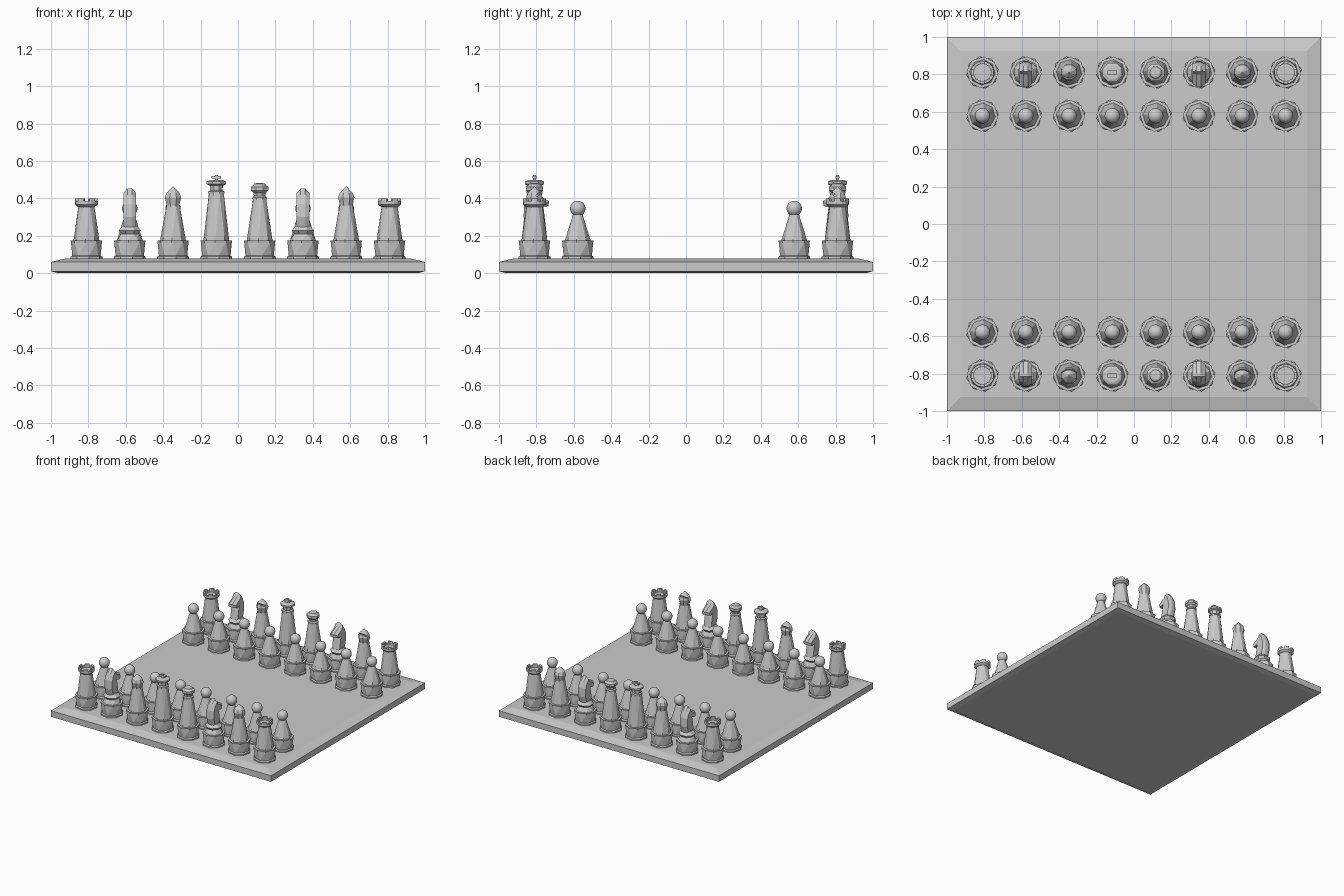
import bpy, bmesh, math
from mathutils import Matrix, Vector

cube = bpy.data.objects.get("Cube")
if cube:
    bpy.data.objects.remove(cube)

STONE = (0.6, 0.6, 0.6, 1)
stone = bpy.data.materials.new("grey_stone")
stone.use_nodes = True
stone.diffuse_color = STONE
stone.node_tree.nodes["Principled BSDF"].inputs["Base Color"].default_value = STONE

SQUARE = 0.2315
TOP = 0.078


def tower(bm, rings, sides=8):
    """Closed stack of polygon rings given as (radius, height, twist in degrees)."""
    loops = []
    for r, z, twist in rings:
        loop = []
        for i in range(sides):
            a = math.tau * i / sides + math.radians(twist)
            loop.append(bm.verts.new((r * math.cos(a), r * math.sin(a), z)))
        loops.append(loop)
    for k in range(len(loops) - 1):
        low, high = loops[k], loops[k + 1]
        twisted = rings[k][2] != rings[k + 1][2]
        for i in range(sides):
            j = (i + 1) % sides
            if twisted:
                bm.faces.new((low[i], low[j], high[i]))
                bm.faces.new((low[j], high[j], high[i]))
            else:
                bm.faces.new((low[i], low[j], high[j], high[i]))
    bm.faces.new(loops[0][::-1])
    bm.faces.new(loops[-1])


def box(bm, size, centre):
    m = Matrix.Translation(centre) @ Matrix.Diagonal((*size, 1))
    bmesh.ops.create_cube(bm, size=1, matrix=m)


def foot_and_body(bm, top_r, top_z):
    # twisted foot, then a tapering twisted shaft
    tower(bm, [(0.086, TOP - 0.002, 10), (0.086, 0.088, 10), (0.077, 0.094, 10),
               (0.083, 0.165, 40), (0.085, 0.176, 40), (0.069, 0.176, 40),
               (top_r, top_z, 70)])


def finish(bm, name):
    bmesh.ops.recalc_face_normals(bm, faces=bm.faces)
    me = bpy.data.meshes.new(name)
    bm.to_mesh(me)
    bm.free()
    me.materials.append(stone)
    return me


def pawn():
    bm = bmesh.new()
    foot_and_body(bm, 0.026, 0.318)
    ball = bmesh.ops.create_uvsphere(bm, u_segments=24, v_segments=14, radius=0.041,
                                     matrix=Matrix.Translation((0, 0, 0.346)))
    for f in {f for v in ball["verts"] for f in v.link_faces}:
        f.smooth = True
    return finish(bm, "pawn")


def rook():
    bm = bmesh.new()
    foot_and_body(bm, 0.046, 0.355)
    # hollow crown with battlements
    tower(bm, [(0.046, 0.355, 0), (0.062, 0.368, 0), (0.062, 0.385, 0),
               (0.046, 0.385, 0), (0.046, 0.372, 0)], 16)
    for i in range(6):
        m = Matrix.Rotation(math.tau * i / 6, 4, "Z") @ Matrix.Translation((0.053, 0, 0.391))
        bmesh.ops.create_cube(bm, size=1, matrix=m @ Matrix.Diagonal((0.014, 0.034, 0.016, 1)))
    return finish(bm, "rook")


def knight():
    bm = bmesh.new()
    foot_and_body(bm, 0.052, 0.21)
    tower(bm, [(0.052, 0.21, 22.5), (0.065, 0.228, 22.5), (0.042, 0.252, 22.5)])
    # horse head outline, forward is +y, with a ridge down the middle
    outline = [(-0.04, 0.235), (-0.058, 0.30), (-0.055, 0.37), (-0.035, 0.42),
               (-0.005, 0.452), (0.01, 0.425), (0.045, 0.405), (0.078, 0.385),
               (0.075, 0.36), (0.05, 0.355), (0.02, 0.365), (0.03, 0.32), (0.045, 0.235)]
    mid = Vector((-0.005, 0.335))
    layers = []
    for x, s in ((-0.034, 0.8), (-0.012, 1), (0.012, 1), (0.034, 0.8)):
        pts = [mid + (Vector(p) - mid) * s for p in outline]
        layers.append([bm.verts.new((x, p.x, p.y)) for p in pts])
    n = len(outline)
    for a, b in zip(layers, layers[1:]):
        for i in range(n):
            bm.faces.new((a[i], a[(i + 1) % n], b[(i + 1) % n], b[i]))
    bm.faces.new(layers[0])
    bm.faces.new(layers[-1])
    # ears
    for x in (-0.018, 0.018):
        bmesh.ops.create_cone(bm, segments=4, radius1=0.014, radius2=0, depth=0.05, cap_ends=True,
                              matrix=Matrix.Translation((x, -0.01, 0.425)))
    return finish(bm, "knight")


def bishop():
    # pointed hat with a slanted slot
    bm = bmesh.new()
    tower(bm, [(0.036, 0.36, 22.5), (0.047, 0.405, 22.5), (0.038, 0.428, 22.5), (0.003, 0.463, 22.5)])
    hat = bpy.data.objects.new("hat", finish(bm, "hat"))
    bm = bmesh.new()
    box(bm, (0.2, 0.07, 0.009), (0, 0, 0))
    bmesh.ops.transform(bm, verts=bm.verts, matrix=Matrix.Translation((0, 0.037, 0.435))
                        @ Matrix.Rotation(math.radians(40), 4, "X"))
    cutter = bpy.data.objects.new("slot_cutter", finish(bm, "slot_cutter"))
    cutter.hide_render = True
    for o in (hat, cutter):
        bpy.context.collection.objects.link(o)
    cut = hat.modifiers.new("slot", "BOOLEAN")
    cut.operation, cut.object = "DIFFERENCE", cutter
    graph = bpy.context.evaluated_depsgraph_get()
    cut_hat = bpy.data.meshes.new_from_object(hat.evaluated_get(graph))
    for o in (hat, cutter):
        bpy.data.objects.remove(o)
    bm = bmesh.new()
    foot_and_body(bm, 0.038, 0.362)
    bm.from_mesh(cut_hat)
    return finish(bm, "bishop")


def queen():
    bm = bmesh.new()
    foot_and_body(bm, 0.036, 0.405)
    tower(bm, [(0.042, 0.395, 22.5), (0.042, 0.405, 22.5), (0.033, 0.412, 22.5), (0.036, 0.43, 22.5),
               (0.05, 0.442, 22.5), (0.05, 0.462, 22.5), (0.036, 0.47, 22.5)])
    tower(bm, [(0.036, 0.468, 0), (0.03, 0.478, 0), (0.02, 0.481, 0)], 16)
    return finish(bm, "queen")


def king():
    bm = bmesh.new()
    foot_and_body(bm, 0.042, 0.43)
    tower(bm, [(0.047, 0.425, 22.5), (0.047, 0.437, 22.5), (0.036, 0.442, 22.5), (0.038, 0.468, 22.5),
               (0.056, 0.476, 22.5), (0.056, 0.49, 22.5), (0.04, 0.497, 22.5)])
    # cross
    box(bm, (0.016, 0.018, 0.035), (0, 0, 0.508))
    box(bm, (0.05, 0.022, 0.014), (0, 0, 0.512))
    return finish(bm, "king")


# board: square slab with a wide top chamfer and a narrow lower one
bm = bmesh.new()
q = math.sqrt(2)
tower(bm, [(0.96 * q, 0, 45), (q, 0.01, 45), (q, 0.06, 45), (0.925 * q, TOP, 45)], 4)
board = bpy.data.objects.new("board", finish(bm, "board"))
bpy.context.collection.objects.link(board)

# pieces, both sides facing the middle
R, N, B, Q, K, P = rook(), knight(), bishop(), queen(), king(), pawn()
for side, sign in (("front", -1), ("back", 1)):
    for row, meshes in ((3.5, (R, N, B, K, Q, N, B, R)), (2.5, (P,) * 8)):
        for i, me in enumerate(meshes):
            ob = bpy.data.objects.new(f"{side}_{me.name}_{i + 1}", me)
            ob.location = ((i - 3.5) * SQUARE, sign * row * SQUARE, 0)
            ob.rotation_euler.z = math.pi if sign > 0 else 0
            bpy.context.collection.objects.link(ob)
